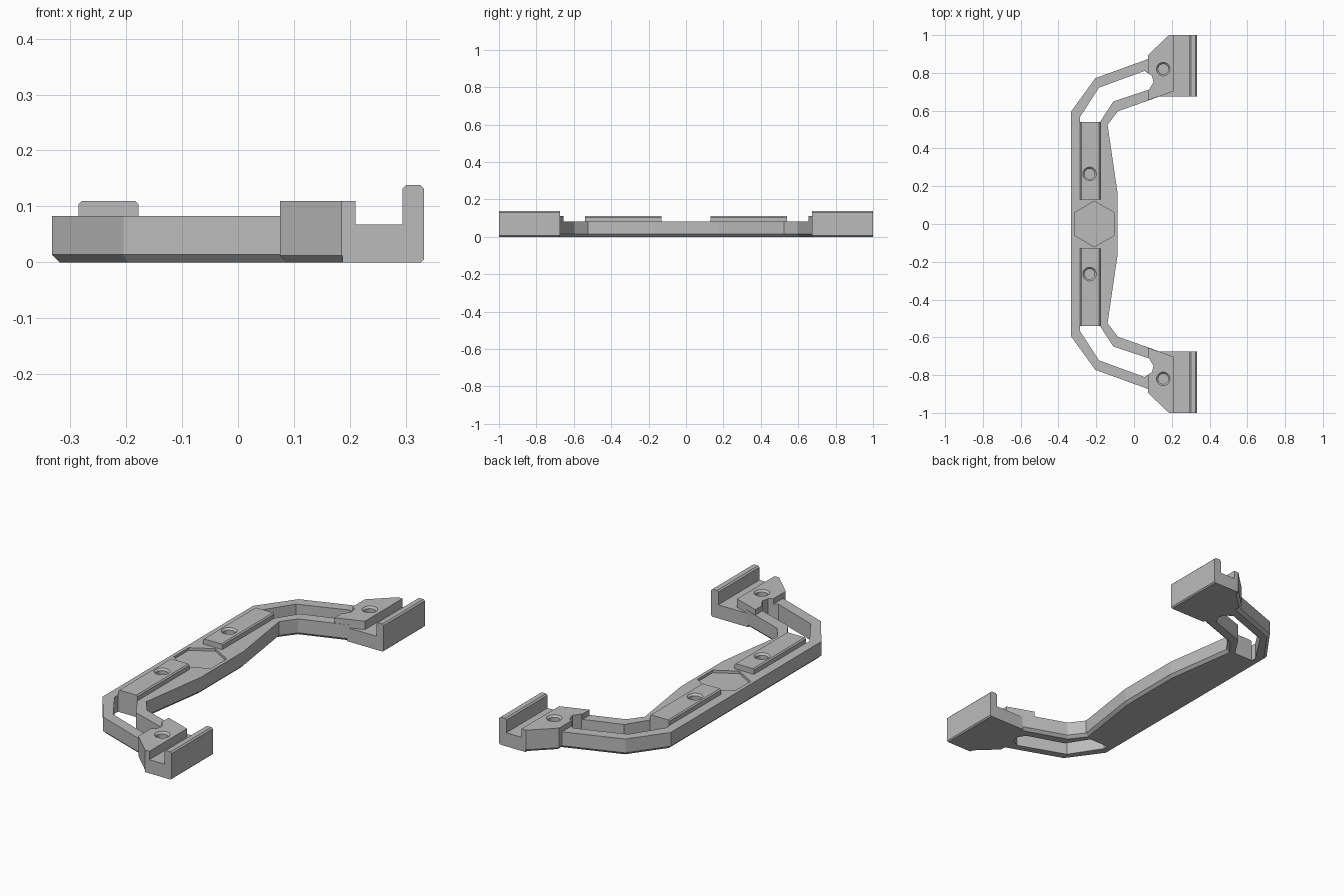
import bpy, bmesh, math
from mathutils import Matrix, Vector

if "Cube" in bpy.data.objects:
    bpy.data.objects.remove(bpy.data.objects["Cube"])

grey = bpy.data.materials.new("plain_grey")
grey.use_nodes = True
grey.diffuse_color = (0.5, 0.5, 0.5, 1)
grey.node_tree.nodes["Principled BSDF"].inputs["Base Color"].default_value = (0.5, 0.5, 0.5, 1)


def finish(bm, name):
    bmesh.ops.recalc_face_normals(bm, faces=bm.faces)
    mesh = bpy.data.meshes.new(name)
    bm.to_mesh(mesh)
    bm.free()
    mesh.materials.append(grey)
    obj = bpy.data.objects.new(name, mesh)
    bpy.context.collection.objects.link(obj)
    return obj


def extrude(name, points, move, chamfer=0, chamfer_rule=None):
    """Extrude a closed outline and chamfer the edges picked by a rule."""
    bm = bmesh.new()
    face = bm.faces.new([bm.verts.new(p) for p in points])
    new = bmesh.ops.extrude_face_region(bm, geom=[face], use_keep_orig=True)["geom"]
    bmesh.ops.translate(bm, vec=move, verts=[v for v in new if isinstance(v, bmesh.types.BMVert)])
    bmesh.ops.recalc_face_normals(bm, faces=bm.faces)
    if chamfer:
        edges = [e for e in bm.edges if chamfer_rule(e)]
        bmesh.ops.bevel(bm, geom=edges, offset=chamfer, segments=1, affect='EDGES')
    return finish(bm, name)


def prism(name, outline, z0, z1, chamfer=0, chamfer_rule=None):
    rule = chamfer_rule or (lambda e: all(abs(v.co.z - z0) < 1e-5 for v in e.verts))
    return extrude(name, [(x, y, z0) for x, y in outline], Vector((0, 0, z1 - z0)), chamfer, rule)


def cut(obj, cutter):
    mod = obj.modifiers.new("cut", 'BOOLEAN')
    mod.operation = 'DIFFERENCE'
    mod.solver = 'EXACT'
    mod.object = cutter
    bpy.context.view_layer.update()
    bpy.context.view_layer.objects.active = obj
    bpy.ops.object.modifier_apply(modifier=mod.name)


def cone(name, x, y, z0, z1, r0, r1):
    bm = bmesh.new()
    bmesh.ops.create_cone(bm, cap_ends=True, segments=32, radius1=r0, radius2=r1, depth=z1 - z0,
                          matrix=Matrix.Translation((x, y, (z0 + z1) / 2)))
    return finish(bm, name)


def screw_hole(targets, x, y, top, bottom):
    """Blind hole with a countersunk rim."""
    shaft = cone("hole_cutter", x, y, bottom, top + 0.02, 0.027, 0.027)
    rim = cone("rim_cutter", x, y, top - 0.009, top + 0.001, 0.027, 0.037)
    for target in targets:
        cut(target, shaft)
    cut(targets[0], rim)
    for tool in (shaft, rim):
        bpy.data.objects.remove(tool)


def flip(points, s):
    return [(x, y * s) for x, y in points]


# Main handle frame: half outline mirrored into a wide C shape
half = [(-0.333, 0.595), (-0.205, 0.772), (0.085, 0.877), (0.14, 0.877), (0.14, 0.677),
        (0.08, 0.655), (-0.085, 0.597), (-0.14, 0.525), (-0.088, 0.17)]
frame = prism("handle_frame", half + flip(half[::-1], -1), 0, 0.083, 0.014)

# Shallow hexagonal recess at the centre of the grip
hexagon = [(-0.21 + 0.121 * math.sin(a), 0.121 * math.cos(a))
           for a in (math.radians(60 * i) for i in range(6))]
recess = prism("recess_cutter", hexagon, 0.07, 0.2)
cut(frame, recess)
bpy.data.objects.remove(recess)

slot_outline = [(-0.285, 0.54), (-0.287, 0.565), (-0.185, 0.722), (0.055, 0.81), (0.095, 0.785),
                (0.103, 0.75), (0.08, 0.712), (-0.11, 0.648), (-0.18, 0.54)]
pad_outline = [(0.075, 0.895), (0.185, 1.0), (0.21, 1.0), (0.21, 0.703), (0.075, 0.655)]
ledge_outline = [(0.13, 0.675), (0.21, 0.675), (0.21, 0.74), (0.13, 0.74)]
rail_outline = [(-0.285, 0.13), (-0.178, 0.13), (-0.178, 0.54), (-0.285, 0.54)]
channel_profile = [(0.187, 0), (0.327, 0), (0.333, 0.006), (0.333, 0.131), (0.326, 0.138),
                   (0.301, 0.138), (0.294, 0.131), (0.294, 0.068), (0.187, 0.068)]

for side, s in (("back", 1), ("front", -1)):
    # Raised screw pad at the end of the arm
    pad = prism("screw_pad_" + side, flip(pad_outline, s), 0, 0.11, 0.012)
    prism("pad_ledge_" + side, flip(ledge_outline, s), 0, 0.068)

    # End channel with an upright lip
    extrude("end_channel_" + side, [(x, 0.675 * s, z) for x, z in channel_profile],
            Vector((0, 0.325 * s, 0)))

    # Raised rail on the grip, with softened long top edges
    rail = prism("grip_rail_" + side, flip(rail_outline, s), 0.06, 0.11, 0.006,
                 lambda e: all(v.co.z > 0.1 for v in e.verts)
                 and abs(e.verts[0].co.x - e.verts[1].co.x) < 1e-4)

    # Long bent opening through the arm, ending in the pad
    slot = prism("slot_cutter", flip(slot_outline, s), -0.1, 0.3)
    cut(frame, slot)
    cut(pad, slot)
    bpy.data.objects.remove(slot)

    screw_hole([rail, frame], -0.235, 0.265 * s, 0.11, 0.03)
    screw_hole([pad, frame], 0.155, 0.82 * s, 0.11, 0.03)
